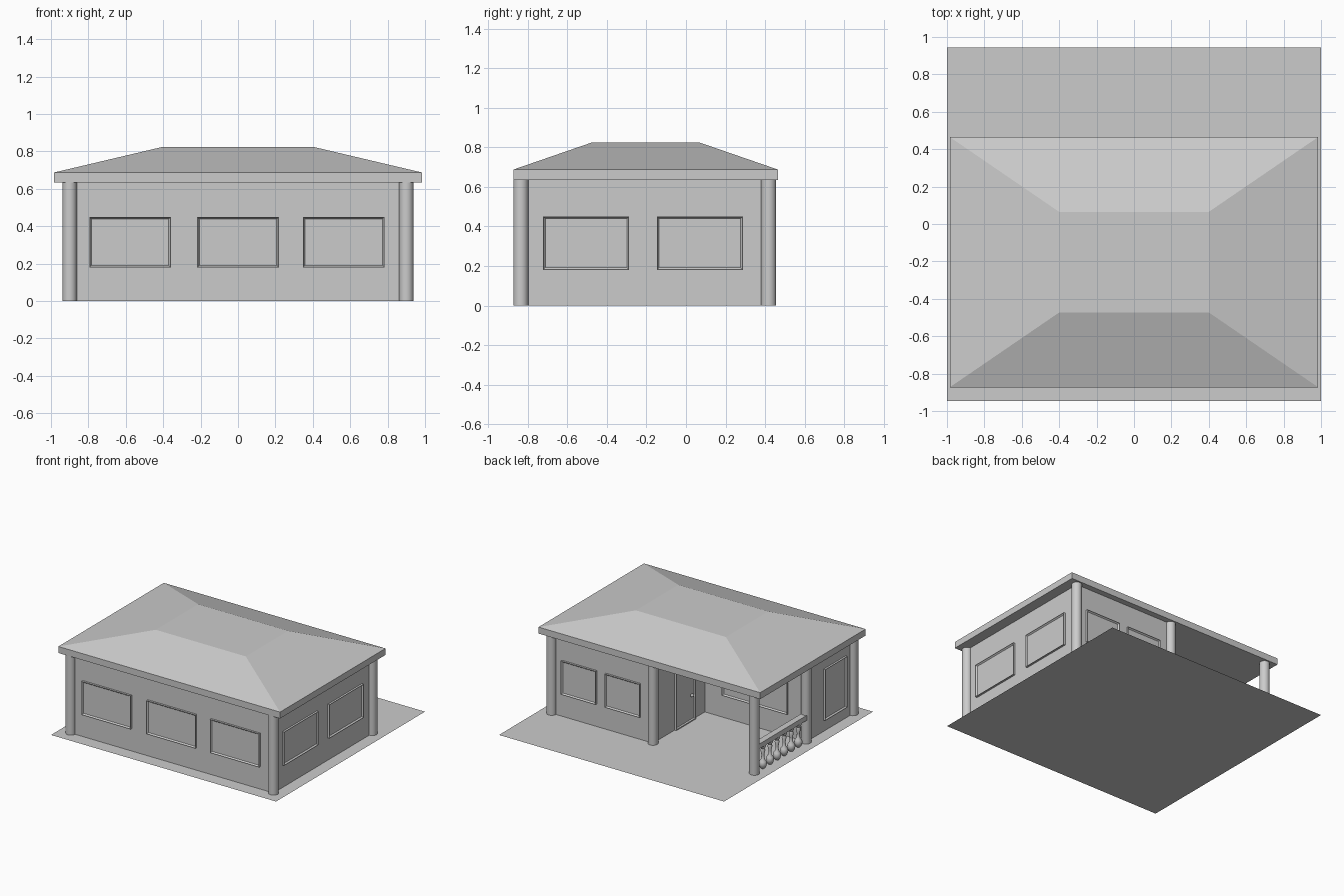
import bpy, bmesh
from math import pi, cos, sin
from mathutils import Matrix, Vector

cube = bpy.data.objects.get("Cube")
if cube:
    bpy.data.objects.remove(cube, do_unlink=True)

# One plain grey for everything
GREY = (0.6, 0.6, 0.6, 1)
grey = bpy.data.materials.new("plain_grey")
grey.use_nodes = True
grey.diffuse_color = GREY
grey.node_tree.nodes["Principled BSDF"].inputs["Base Color"].default_value = GREY

WALL_X, FRONT_Y, BACK_Y = 0.9, -0.835, 0.418
PORCH_X, PORCH_Y = 0.0, -0.24
EAVE_Z = 0.635


def finish(name, bm, smooth=False):
    bmesh.ops.recalc_face_normals(bm, faces=bm.faces)
    mesh = bpy.data.meshes.new(name)
    bm.to_mesh(mesh)
    bm.free()
    obj = bpy.data.objects.new(name, mesh)
    mesh.materials.append(grey)
    bpy.context.collection.objects.link(obj)
    if smooth:
        bpy.ops.object.select_all(action='DESELECT')
        obj.select_set(True)
        bpy.context.view_layer.objects.active = obj
        bpy.ops.object.shade_smooth_by_angle(angle=0.7)
    return obj


def loft(name, rings, smooth=False):
    """Skin a stack of rings and cap both ends."""
    bm = bmesh.new()
    loops = [[bm.verts.new(p) for p in ring] for ring in rings]
    for a, b in zip(loops, loops[1:]):
        for i in range(len(a)):
            j = (i + 1) % len(a)
            bm.faces.new((a[i], a[j], b[j], b[i]))
    bm.faces.new(loops[0])
    bm.faces.new(loops[-1])
    return finish(name, bm, smooth)


def rect(x0, x1, y0, y1, z):
    return [(x0, y0, z), (x1, y0, z), (x1, y1, z), (x0, y1, z)]


def lathe(name, x, y, profile, sides):
    rings = [[(x + r * cos(2 * pi * i / sides), y + r * sin(2 * pi * i / sides), z)
              for i in range(sides)] for r, z in profile]
    return loft(name, rings, True)


def box(name, x0, x1, y0, y1, z0, z1):
    return loft(name, [rect(x0, x1, y0, y1, z0), rect(x0, x1, y0, y1, z1)])


def panel(name, x, y, turn, width, z0, z1, rim=0.004, slope=0.012, depth=0.016):
    """Framed panel on a wall; turn swings it from facing the front."""
    bm = bmesh.new()
    bmesh.ops.create_cube(bm, size=1)
    bmesh.ops.scale(bm, vec=(width, 2 * depth, z1 - z0), verts=bm.verts)
    bm.normal_update()
    face = min(bm.faces, key=lambda f: f.calc_center_median().y)
    bmesh.ops.inset_region(bm, faces=[face], thickness=rim)
    bmesh.ops.inset_region(bm, faces=[face], thickness=slope, depth=-0.7 * depth)
    place = Matrix.Translation((x, y, (z0 + z1) / 2)) @ Matrix.Rotation(turn, 4, 'Z')
    bmesh.ops.transform(bm, matrix=place, verts=bm.verts)
    return finish(name, bm)


# Ground sheet
bm = bmesh.new()
bm.faces.new([bm.verts.new(p) for p in rect(-1, 1, -0.945, 0.945, 0)])
finish("ground_slab", bm)

# L-shaped walls around the open porch
plan = [(-WALL_X, FRONT_Y), (WALL_X, FRONT_Y), (WALL_X, BACK_Y),
        (PORCH_X, BACK_Y), (PORCH_X, PORCH_Y), (-WALL_X, PORCH_Y)]
loft("house_walls", [[(x, y, z) for x, y in plan] for z in (0, EAVE_Z)])

# Hipped roof with fascia and flat top
loft("roof", [rect(-0.985, 0.985, -0.873, 0.465, EAVE_Z),
              rect(-0.985, 0.985, -0.873, 0.465, 0.687),
              rect(-0.4, 0.4, -0.473, 0.065, 0.825)])

# Round corner pillars
posts = [(sx * WALL_X, y) for sx in (-1, 1) for y in (FRONT_Y, BACK_Y)]
posts += [(PORCH_X, BACK_Y), (-WALL_X, PORCH_Y)]
for i, (x, y) in enumerate(posts):
    lathe(f"pillar_{i + 1}", x, y, [(0.038, 0), (0.038, EAVE_Z)], 24)

# Windows
for x in (-0.577, 0.0, 0.565):
    panel("front_window", x, FRONT_Y, 0, 0.436, 0.18, 0.45)
for y in (-0.505, 0.07):
    panel("left_window", WALL_X, y, pi / 2, 0.435, 0.18, 0.45)
for x in (0.655, 0.265):
    panel("back_window", x, BACK_Y, pi, 0.31, 0.18, 0.45)
panel("porch_window", -0.45, PORCH_Y, pi, 0.58, 0.18, 0.45)
panel("right_window", -WALL_X, -0.6, -pi / 2, 0.28, 0.09, 0.5)

# Porch door with knob
panel("door", PORCH_X, 0.02, -pi / 2, 0.25, 0, 0.48, rim=0.012, slope=0.006)
bm = bmesh.new()
bmesh.ops.create_uvsphere(bm, u_segments=16, v_segments=10, radius=0.013)
bmesh.ops.translate(bm, vec=Vector((PORCH_X - 0.02, -0.05, 0.21)), verts=bm.verts)
finish("door_knob", bm, True)

# Porch railing with turned balusters
box("railing_top", -WALL_X - 0.025, -WALL_X + 0.025, PORCH_Y, BACK_Y, 0.19, 0.23)
turned = [(0.014, 0), (0.026, 0.018), (0.031, 0.038), (0.026, 0.058), (0.013, 0.075),
          (0.011, 0.11), (0.018, 0.145), (0.013, 0.16), (0.022, 0.175), (0.022, 0.19)]
for i in range(6):
    lathe(f"baluster_{i + 1}", -WALL_X, PORCH_Y + 0.1 + i * 0.09, turned, 16)
